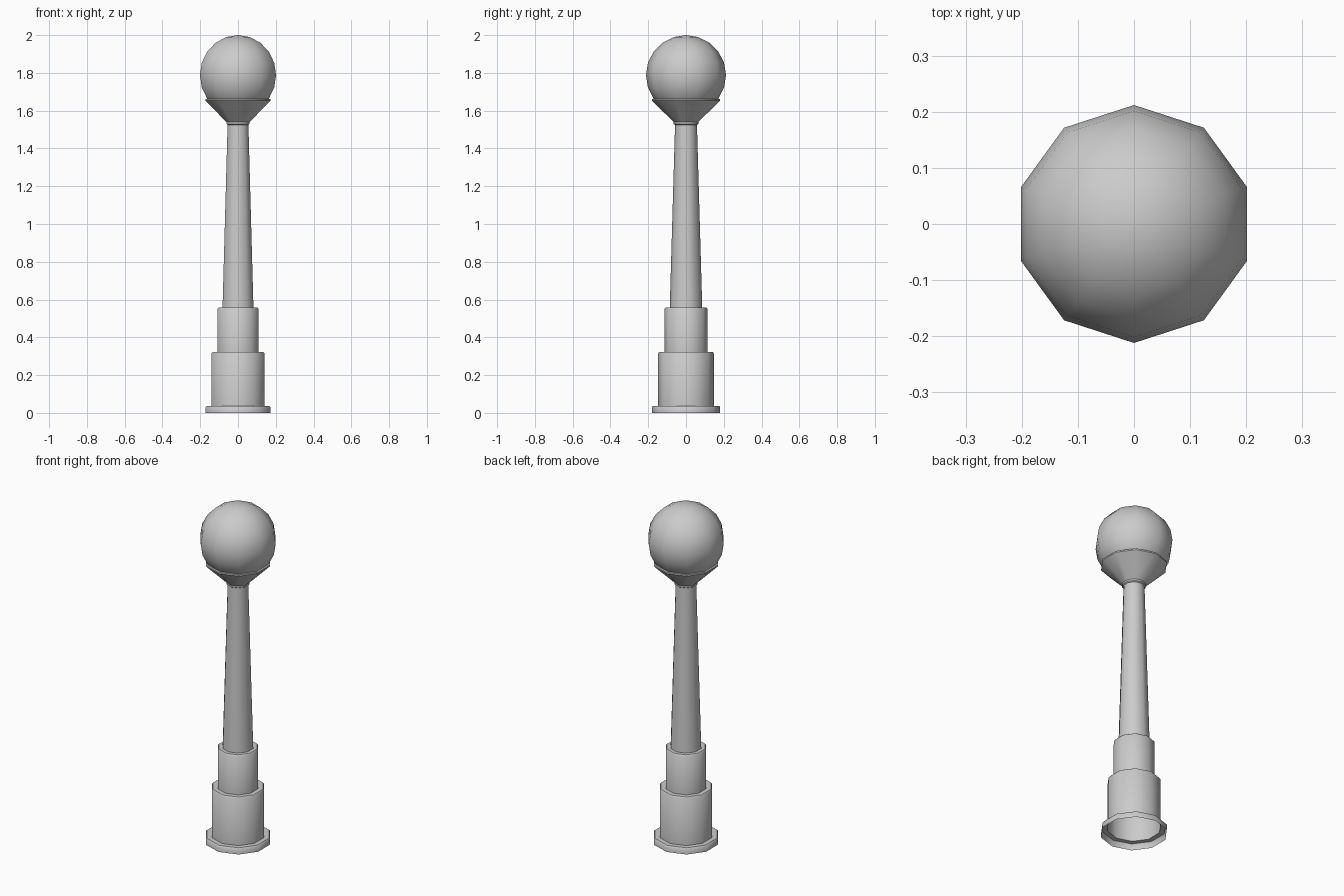
import bpy
import bmesh
from math import pi, sin, cos, radians

if "Cube" in bpy.data.objects:
    bpy.data.objects.remove(bpy.data.objects["Cube"], do_unlink=True)

SIDES = 10

stone = bpy.data.materials.new("light_grey")
stone.use_nodes = True
GREY = (0.6, 0.6, 0.6, 1)
stone.diffuse_color = GREY
stone.node_tree.nodes["Principled BSDF"].inputs["Base Color"].default_value = GREY


def lathe(name, profile):
    """Turn a (radius, height) profile into a ten-sided shell, corner towards +y."""
    bm = bmesh.new()
    rings = []
    for r, z in profile:
        if r < 0.0001:
            rings.append([bm.verts.new((0, 0, z))] * SIDES)
        else:
            angles = [pi / 2 + 2 * pi * i / SIDES for i in range(SIDES)]
            rings.append([bm.verts.new((r * cos(a), r * sin(a), z)) for a in angles])
    for low, high in zip(rings, rings[1:]):
        for i in range(SIDES):
            j = (i + 1) % SIDES
            corners = dict.fromkeys((low[i], low[j], high[j], high[i]))
            bm.faces.new(list(corners))
    mesh = bpy.data.meshes.new(name)
    bm.to_mesh(mesh)
    bm.free()
    obj = bpy.data.objects.new(name, mesh)
    bpy.context.collection.objects.link(obj)
    mesh.materials.append(stone)
    bpy.ops.object.select_all(action='DESELECT')
    obj.select_set(True)
    bpy.context.view_layer.objects.active = obj
    bpy.ops.object.shade_smooth_by_angle(angle=radians(40))
    return obj


# Hollow stepped base, open underneath
lathe("foot_flange", [(0.181, 0), (0.181, 0.03), (0.175, 0.037), (0.147, 0.037)])
lathe("lower_drum", [(0.147, 0.037), (0.147, 0.315), (0.141, 0.323), (0.114, 0.323)])
lathe("upper_drum", [(0.114, 0.323), (0.114, 0.55), (0.108, 0.558), (0.086, 0.558)])

# Tapering shaft and its collar
lathe("shaft", [(0.086, 0.558), (0.058, 1.525)])
lathe("collar", [(0.058, 1.525), (0.065, 1.53), (0.065, 1.54)])

# Flared cup holding the globe
lathe("globe_cup", [(0.065, 1.54), (0.181, 1.653), (0.181, 1.661), (0.16, 1.661)])

# Globe
R = 0.212
steps = [-pi / 2 + pi * i / SIDES for i in range(SIDES + 1)]
lathe("globe", [(R * cos(a), 2 - R + R * sin(a)) for a in steps])
